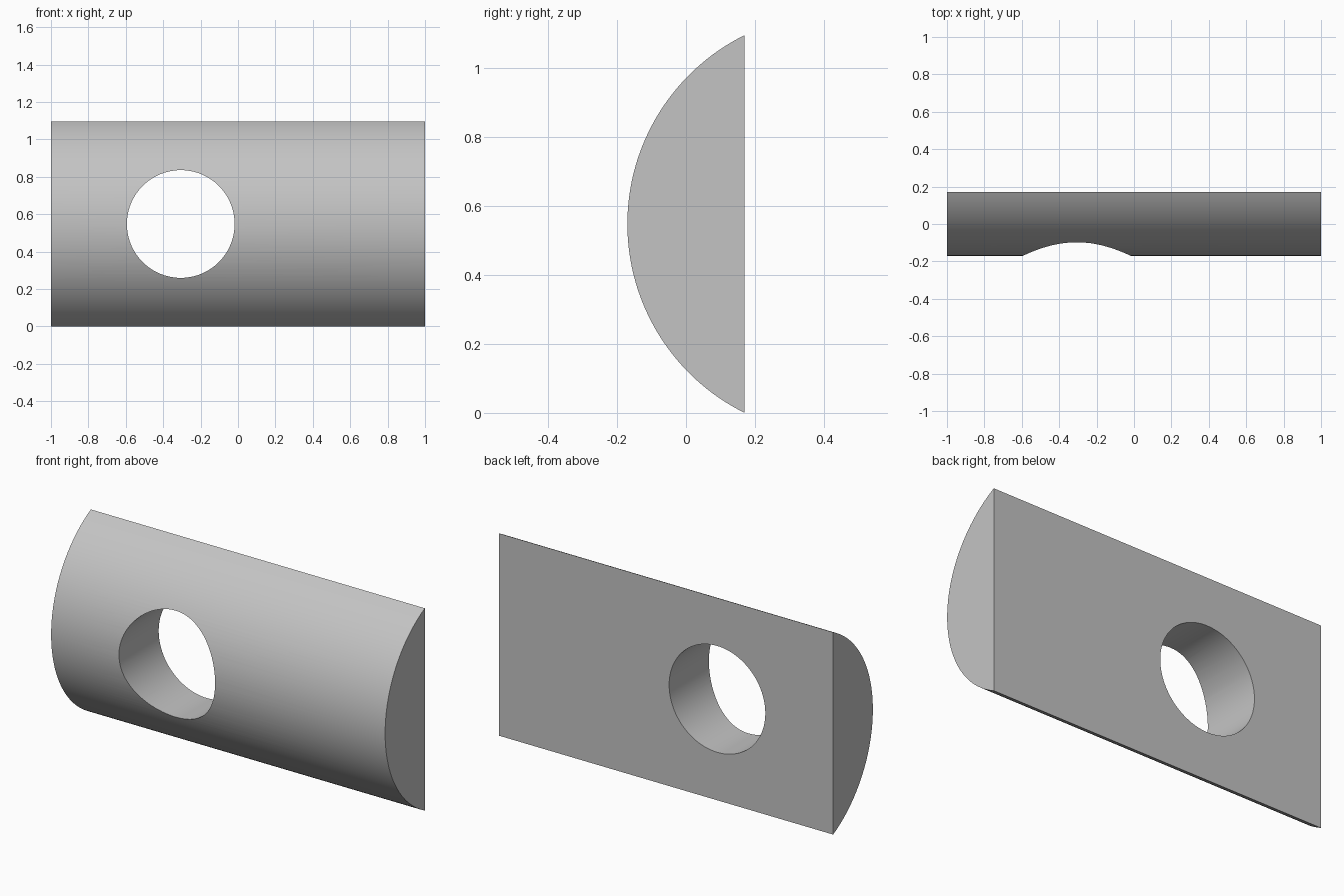
import bpy
import bmesh
import math
from mathutils import Matrix

default = bpy.data.objects.get("Cube")
if default:
    bpy.data.objects.remove(default, do_unlink=True)

LENGTH, HEIGHT, DEPTH = 2.0, 1.095, 0.34
HOLE_X, HOLE_R = -0.306, 0.288
ARC_STEPS, HOLE_SIDES = 64, 96

grey = bpy.data.materials.new("light grey")
grey.use_nodes = True
colour = (0.55, 0.55, 0.55, 1)
grey.diffuse_color = colour
grey.node_tree.nodes["Principled BSDF"].inputs["Base Color"].default_value = colour


def make_object(name, bm):
    bmesh.ops.recalc_face_normals(bm, faces=bm.faces)
    mesh = bpy.data.meshes.new(name)
    bm.to_mesh(mesh)
    bm.free()
    mesh.materials.append(grey)
    obj = bpy.data.objects.new(name, mesh)
    bpy.context.collection.objects.link(obj)
    return obj


# Bar: circular segment profile swept along x, flat side at the back
half = HEIGHT / 2
radius = (half ** 2 + DEPTH ** 2) / (2 * DEPTH)
centre_y = radius - DEPTH / 2
spread = math.asin(half / radius)
bm = bmesh.new()
profile = []
for i in range(ARC_STEPS + 1):
    a = spread * (2 * i / ARC_STEPS - 1)
    profile.append(bm.verts.new((-LENGTH / 2, centre_y - radius * math.cos(a),
                                 half + radius * math.sin(a))))
end = bm.faces.new(profile)
swept = bmesh.ops.extrude_face_region(bm, geom=[end], use_keep_orig=True)
moved = [v for v in swept["geom"] if isinstance(v, bmesh.types.BMVert)]
bmesh.ops.translate(bm, verts=moved, vec=(LENGTH, 0, 0))
bar = make_object("half_round_bar", bm)

# Round through hole, front to back
bm = bmesh.new()
bmesh.ops.create_cone(
    bm, cap_ends=True, segments=HOLE_SIDES, radius1=HOLE_R, radius2=HOLE_R, depth=1,
    matrix=Matrix.Translation((HOLE_X, 0, half)) @ Matrix.Rotation(math.pi / 2, 4, "X"))
cutter = make_object("hole_cutter", bm)
cutter.hide_render = True

cut = bar.modifiers.new("hole", "BOOLEAN")
cut.operation = "DIFFERENCE"
cut.solver = "EXACT"
cut.object = cutter

bpy.ops.object.select_all(action="DESELECT")
bar.select_set(True)
bpy.context.view_layer.objects.active = bar
bpy.ops.object.modifier_apply(modifier=cut.name)
bpy.data.objects.remove(cutter, do_unlink=True)
bpy.ops.object.shade_smooth_by_angle(angle=math.radians(25))
